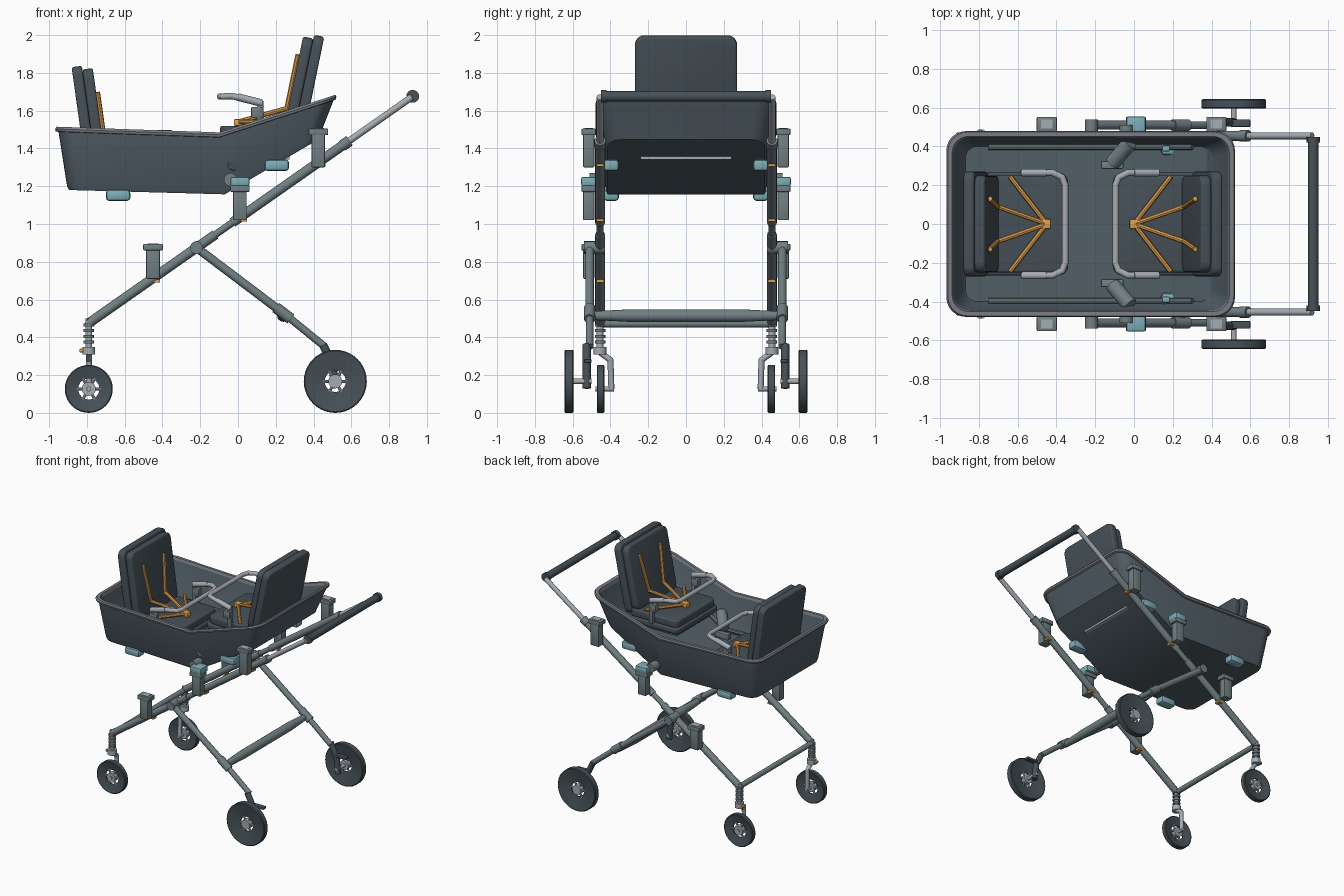
import bpy, bmesh, math
from mathutils import Matrix, Vector

if "Cube" in bpy.data.objects:
    bpy.data.objects.remove(bpy.data.objects["Cube"])


def material(name, *srgb):
    m = bpy.data.materials.new(name)
    col = [(c / 255) ** 2.2 for c in srgb] + [1]
    m.use_nodes = True
    m.diffuse_color = col
    m.node_tree.nodes["Principled BSDF"].inputs["Base Color"].default_value = col
    return m


SHELL = material("slate_shell", 82, 94, 102)
RIM = material("grey_rim", 120, 124, 132)
FABRIC = material("dark_fabric", 72, 82, 89)
RUBBER = material("dark_rubber", 72, 82, 88)
FRAME = material("grey_frame", 113, 127, 130)
METAL = material("light_metal", 165, 171, 178)
TEAL = material("teal_clamp", 125, 172, 182)
ORANGE = material("orange_strap", 224, 160, 80)


def finish(name, bm, mat, M=Matrix()):
    bm.transform(M)
    bmesh.ops.recalc_face_normals(bm, faces=bm.faces)
    for f in bm.faces:
        f.smooth = True
    me = bpy.data.meshes.new(name)
    bm.to_mesh(me)
    bm.free()
    me.set_sharp_from_angle(angle=math.radians(35))
    me.materials.append(mat)
    ob = bpy.data.objects.new(name, me)
    bpy.context.collection.objects.link(ob)
    return ob


def box(name, mat, lo, hi, M=Matrix(), bevel=0.006):
    bm = bmesh.new()
    lo, hi = Vector(lo), Vector(hi)
    bmesh.ops.create_cube(bm, size=1, matrix=Matrix.Translation((lo + hi) / 2) @ Matrix.Diagonal((hi - lo).to_4d()))
    if bevel:
        bmesh.ops.bevel(bm, geom=bm.edges[:], offset=bevel, segments=2, affect='EDGES', profile=0.5)
    return finish(name, bm, mat, M)


def side_box(name, mat, s, x, y, z, bevel=0.006):
    ys = sorted((s * y[0], s * y[1]))
    return box(name, mat, (x[0], ys[0], z[0]), (x[1], ys[1], z[1]), bevel=bevel)


def tube(name, mat, pts, r, r2=None, M=Matrix(), seg=16):
    """Round bar through points, with ball joints at the bends."""
    bm = bmesh.new()
    pts = [Vector(p) for p in pts]
    for a, b in zip(pts, pts[1:]):
        d = b - a
        bmesh.ops.create_cone(bm, cap_ends=True, segments=seg, radius1=r, radius2=r2 or r, depth=d.length,
                              matrix=Matrix.Translation((a + b) / 2) @ d.to_track_quat('Z', 'Y').to_matrix().to_4x4())
    for p in pts[1:-1]:
        bmesh.ops.create_uvsphere(bm, u_segments=seg, v_segments=8, radius=r, matrix=Matrix.Translation(p))
    return finish(name, bm, mat, M)


def half_loop(x0, x1, hy, r, bend):
    pts = []
    for i in range(7):
        a = math.radians(15 * i)
        pts.append((x0 + r - r * math.cos(a), hy - r + r * math.sin(a)))
    if bend is not None:
        pts.append((bend, hy))
    for i in range(7):
        a = math.radians(90 - 15 * i)
        pts.append((x1 - r + r * math.cos(a), hy - r + r * math.sin(a)))
    return pts


def slab(name, mat, x0, x1, hy, z0, z1, r, M):
    """Rounded cushion with softened edges."""
    bm = bmesh.new()
    half = half_loop(x0, x1, hy, r, None)
    f = bm.faces.new([bm.verts.new((x, y, z0)) for x, y in half + [(x, -y) for x, y in reversed(half)]])
    top = bmesh.ops.extrude_face_region(bm, geom=[f])["geom"]
    bmesh.ops.translate(bm, vec=(0, 0, z1 - z0), verts=[v for v in top if isinstance(v, bmesh.types.BMVert)])
    flat = [e for e in bm.edges if abs(e.verts[0].co.z - e.verts[1].co.z) < 1e-5]
    bmesh.ops.bevel(bm, geom=flat, offset=0.012, segments=3, affect='EDGES', profile=0.5)
    return finish(name, bm, mat, M)


# Tub: lofted rounded loops whose height follows a bent floor and rim
def bent(x, xs, zs):
    i = 0 if x < xs[1] else 1
    return zs[i] + (zs[i + 1] - zs[i]) * (x - xs[i]) / (xs[i + 1] - xs[i])


def floor_z(x):
    return bent(x, (-0.9, -0.07, 0.43), (1.18, 1.157, 1.45))


def rim_z(x):
    return bent(x, (-0.96, -0.1, 0.52), (1.515, 1.485, 1.685))


bm = bmesh.new()
loops = []
for x0, x1, hy, r, bend, zf, dz in (
        (-0.895, 0.425, 0.415, 0.07, -0.07, floor_z, 0), (-0.905, 0.435, 0.425, 0.08, -0.07, floor_z, 0.02),
        (-0.95, 0.505, 0.462, 0.09, -0.1, rim_z, -0.027), (-0.965, 0.518, 0.476, 0.1, -0.1, rim_z, -0.025),
        (-0.968, 0.521, 0.479, 0.1, -0.1, rim_z, -0.012), (-0.96, 0.515, 0.474, 0.1, -0.1, rim_z, 0),
        (-0.938, 0.492, 0.452, 0.085, -0.1, rim_z, 0), (-0.93, 0.485, 0.444, 0.08, -0.1, rim_z, -0.02),
        (-0.885, 0.415, 0.41, 0.07, -0.07, floor_z, 0.04), (-0.87, 0.40, 0.40, 0.06, -0.07, floor_z, 0.025)):
    half = half_loop(x0, x1, hy, r, bend)
    loops.append([bm.verts.new((x, y, zf(x) + dz)) for x, y in half + [(x, -y) for x, y in reversed(half)]])
n = len(loops[0])
for k, (a, b) in enumerate(zip(loops, loops[1:])):
    for i in range(n):
        f = bm.faces.new((a[i], a[(i + 1) % n], b[(i + 1) % n], b[i]))
        f.material_index = int(2 <= k <= 6)
for ring in (loops[0], loops[-1]):
    for i in range(n // 2 - 1):
        bm.faces.new((ring[i], ring[i + 1], ring[n - 2 - i], ring[n - 1 - i]))
tub = finish("tub", bm, SHELL)
tub.data.materials.append(RIM)
box("underside_strip", METAL, (0.235, -0.24, 1.342), (0.272, 0.24, 1.361), bevel=0)


# Seats face each other; local +x points to the backrest
def seat(tag, ox, oz, sx, tilt, top):
    M = Matrix.Translation((ox, 0, oz)) @ Matrix.Diagonal((sx, 1, 1, 1))
    slab(tag + "_seat_base", FABRIC, -0.11, 0.36, 0.265, -0.1, -0.055, 0.05, M)
    slab(tag + "_seat_cushion", FABRIC, -0.095, 0.34, 0.25, -0.06, 0, 0.05, M)
    box(tag + "_seat_pedestal", SHELL, (-0.06, -0.2, -0.145), (0.22, 0.2, -0.09), M)
    lean = M @ Matrix.Translation((0.36, 0, 0)) @ Matrix.Rotation(math.radians(tilt), 4, 'Y')
    upright = lean @ Matrix.Rotation(math.radians(-90), 4, 'Y')
    slab(tag + "_backrest_shell", FABRIC, -0.05, top, 0.27, 0, 0.055, 0.05, upright)
    slab(tag + "_backrest_pad", FABRIC, -0.03, top - 0.02, 0.25, 0.055, 0.11, 0.05, upright)
    # Harness
    box(tag + "_buckle", ORANGE, (-0.022, -0.025, 0), (0.025, 0.025, 0.035), M)
    back = M.inverted() @ lean
    for s, side in ((-1, "front"), (1, "back")):
        strap = [back @ Vector((-0.118, s * 0.13, 0.36)), back @ Vector((-0.118, s * 0.09, 0.07)), (0, 0, 0.02)]
        tube(f"{tag}_{side}_shoulder_strap", ORANGE, strap, 0.013, M=M, seg=8)
        tube(f"{tag}_{side}_lap_strap", ORANGE, [(0, 0, 0.02), (0.19, s * 0.245, 0.02)], 0.013, M=M, seg=8)
        # Guard bar supports
        box(f"{tag}_{side}_bar_post", FRAME, (0.1, s * 0.265 - 0.015, -0.06), (0.135, s * 0.265 + 0.015, 0.135), M)
        box(f"{tag}_{side}_bar_hinge", FRAME, (0.07, s * 0.265 - 0.02, 0.04), (0.125, s * 0.265 + 0.02, 0.1), M)
        tube(f"{tag}_{side}_bar_sleeve", METAL, [(0.125, s * 0.265, 0.12), (0, s * 0.265, 0.152)], 0.02, M=M)
    bar = [(0.1, 0.265, 0.127), (-0.03, 0.265, 0.157), (-0.08, 0.24, 0.155), (-0.095, 0.2, 0.155)]
    tube(tag + "_guard_bar", METAL, bar + [(x, -y, z) for x, y, z in reversed(bar)], 0.017, M=M)


seat("rear", 0.0, 1.52, 1, 11.6, 0.48)
seat("lead", -0.45, 1.325, -1, 8, 0.51)


def wheel(name, x, y, r, half_w):
    """Dished tyre spun round its axle, with a spoked hub."""
    bm = bmesh.new()
    prof = [(0.056, -0.2), (r - 0.006, -1), (r, -0.8), (r, 0.8), (r - 0.006, 1), (0.056, 0.2)]
    vs = [bm.verts.new((q, w * half_w, 0)) for q, w in prof]
    es = [bm.edges.new((vs[i], vs[(i + 1) % len(vs)])) for i in range(len(vs))]
    bmesh.ops.spin(bm, geom=vs + es, cent=(0, 0, 0), axis=(0, 1, 0), angle=2 * math.pi, steps=40)
    bmesh.ops.remove_doubles(bm, verts=bm.verts, dist=1e-5)
    finish(name + "_tyre", bm, RUBBER, Matrix.Translation((x, y, r)))
    tube(name + "_hub", METAL, [(x, y - half_w, r), (x, y + half_w, r)], 0.037, seg=20)
    for k in range(6):
        a = k * math.pi / 3
        tube(f"{name}_spoke_{k}", METAL, [(x, y, r), (x + 0.064 * math.cos(a), y, r + 0.064 * math.sin(a))], 0.008, seg=8)


def rail_z(x):
    return 0.475 + 0.7 * (x + 0.79)


for s, side in ((-1, "front"), (1, "back")):
    def P(x, z, y=0.455):
        return (x, s * y, z)

    def rail(x):
        return P(x, rail_z(x))

    # Main rail and push handle arm
    tube(side + "_lower_rail", FRAME, [rail(-0.79), rail(-0.12)], 0.026)
    tube(side + "_rail_joint", FRAME, [rail(-0.14), rail(0)], 0.019)
    tube(side + "_upper_rail", FRAME, [rail(-0.03), rail(0.58)], 0.026)
    tube(side + "_handle_arm", METAL, [rail(0.56), rail(0.92)], 0.018)
    tube(side + "_rail_collar", FRAME, [rail(0.55), rail(0.59)], 0.03)
    tube(side + "_handle_end", RUBBER, [P(0.925, 1.676, 0.42), P(0.925, 1.676, 0.45)], 0.034)
    # Rear leg with pivot, sleeve and axle bracket
    tube(side + "_pivot", FRAME, [P(-0.22, 0.875, 0.43), P(-0.22, 0.875, 0.54)], 0.034)
    tube(side + "_rear_leg", FRAME, [P(-0.22, 0.875, 0.51), P(0.27, 0.505, 0.51)], 0.023)
    tube(side + "_leg_sleeve", FRAME, [P(0.2, 0.558, 0.51), P(0.28, 0.497, 0.51)], 0.03)
    tube(side + "_rear_leg_end", FRAME, [P(0.27, 0.505, 0.51), P(0.46, 0.35, 0.51)], 0.02)
    tube(side + "_axle_bracket", RUBBER, [P(0.45, 0.36, 0.525), P(0.5, 0.26, 0.525), P(0.515, 0.13, 0.525)], 0.022)
    tube(side + "_rear_axle", METAL, [P(0.515, 0.167, 0.5), P(0.515, 0.167, 0.63)], 0.014)
    side_box(side + "_brake_pedal", RUBBER, s, (0.5, 0.6), (0.5, 0.54), (0.265, 0.285))
    wheel(side + "_rear_wheel", 0.515, s * 0.62, 0.167, 0.024)
    # Sprung front caster
    tube(side + "_caster_post", METAL, [P(-0.79, 0.31), P(-0.79, 0.5)], 0.018)
    for k in range(4):
        z = 0.375 + 0.03 * k
        tube(f"{side}_spring_coil_{k}", FRAME, [P(-0.79, z - 0.008), P(-0.79, z + 0.008)], 0.028)
    tube(side + "_caster_head", METAL, [P(-0.79, 0.31), P(-0.79, 0.35)], 0.034)
    tube(side + "_caster_fork", METAL, [P(-0.79, 0.32), P(-0.79, 0.28, 0.4), P(-0.79, 0.127, 0.395)], 0.016)
    tube(side + "_caster_axle", METAL, [P(-0.79, 0.127, 0.38), P(-0.79, 0.127, 0.48)], 0.013)
    side_box(side + "_caster_lock", ORANGE, s, (-0.84, -0.815), (0.44, 0.47), (0.32, 0.34))
    wheel(side + "_caster_wheel", -0.79, s * 0.452, 0.127, 0.02)
    # Upright sockets along the rail
    for tag, x, z0, z1 in (("rear", 0.425, 1.3, 1.5), ("middle", 0.01, 1.02, 1.2), ("lead", -0.45, 0.71, 0.89)):
        side_box(f"{side}_{tag}_socket", FRAME, s, (x - 0.036, x + 0.036), (0.485, 0.545), (z0, z1))
        side_box(f"{side}_{tag}_socket_lip", FRAME, s, (x - 0.052, x + 0.052), (0.478, 0.553), (z1 - 0.03, z1 + 0.005))
        side_box(f"{side}_{tag}_socket_mouth", METAL, s, (x - 0.03, x + 0.03), (0.492, 0.538), (z1, z1 + 0.008), 0)
        side_box(f"{side}_{tag}_rail_button", ORANGE, s, (x, x + 0.037), (0.435, 0.475), (rail_z(x) - 0.022, rail_z(x) - 0.008), 0)
    # Clamps on the tub side and underside, with inner lever
    side_box(side + "_side_clamp", TEAL, s, (-0.04, 0.06), (0.46, 0.555), (1.2, 1.25), 0.01)
    tube(side + "_clamp_knob", FRAME, [P(-0.04, 1.235, 0.43), P(-0.04, 1.235, 0.51)], 0.035)
    side_box(side + "_lead_clamp", TEAL, s, (-0.7, -0.57), (0.355, 0.435), (1.122, 1.182), 0.018)
    side_box(side + "_rear_clamp", TEAL, s, (0.14, 0.27), (0.355, 0.435), (1.28, 1.342), 0.018)
    side_box(side + "_clamp_button", TEAL, s, (0.145, 0.185), (0.375, 0.405), (1.33, 1.39))
    tube(side + "_inner_lever", FRAME, [P(-0.02, 1.32, 0.42), P(-0.11, 1.26, 0.315)], 0.04)
    side_box(side + "_lever_plate", FRAME, s, (-0.17, -0.055), (0.285, 0.325), (1.185, 1.23))
    tube(side + "_floor_strip", FRAME, [P(x, floor_z(x) + 0.05, 0.397) for x in (-0.75, -0.07, 0.3)], 0.014, seg=8)

# Cross members and push handle
tube("push_handle", RUBBER, [(0.925, -0.43, 1.676), (0.925, 0.43, 1.676)], 0.028)
tube("front_cross_bar", FRAME, [(-0.79, -0.455, 0.472), (-0.79, 0.455, 0.472)], 0.02)
for s, side in ((-1, "front"), (1, "back")):
    tube(side + "_leg_cross_bar", FRAME, [(0.24, 0, 0.515), (0.24, s * 0.3, 0.515)], 0.033)
    tube(side + "_leg_cross_taper", FRAME, [(0.24, s * 0.3, 0.515), (0.24, s * 0.5, 0.515)], 0.033, 0.023)
